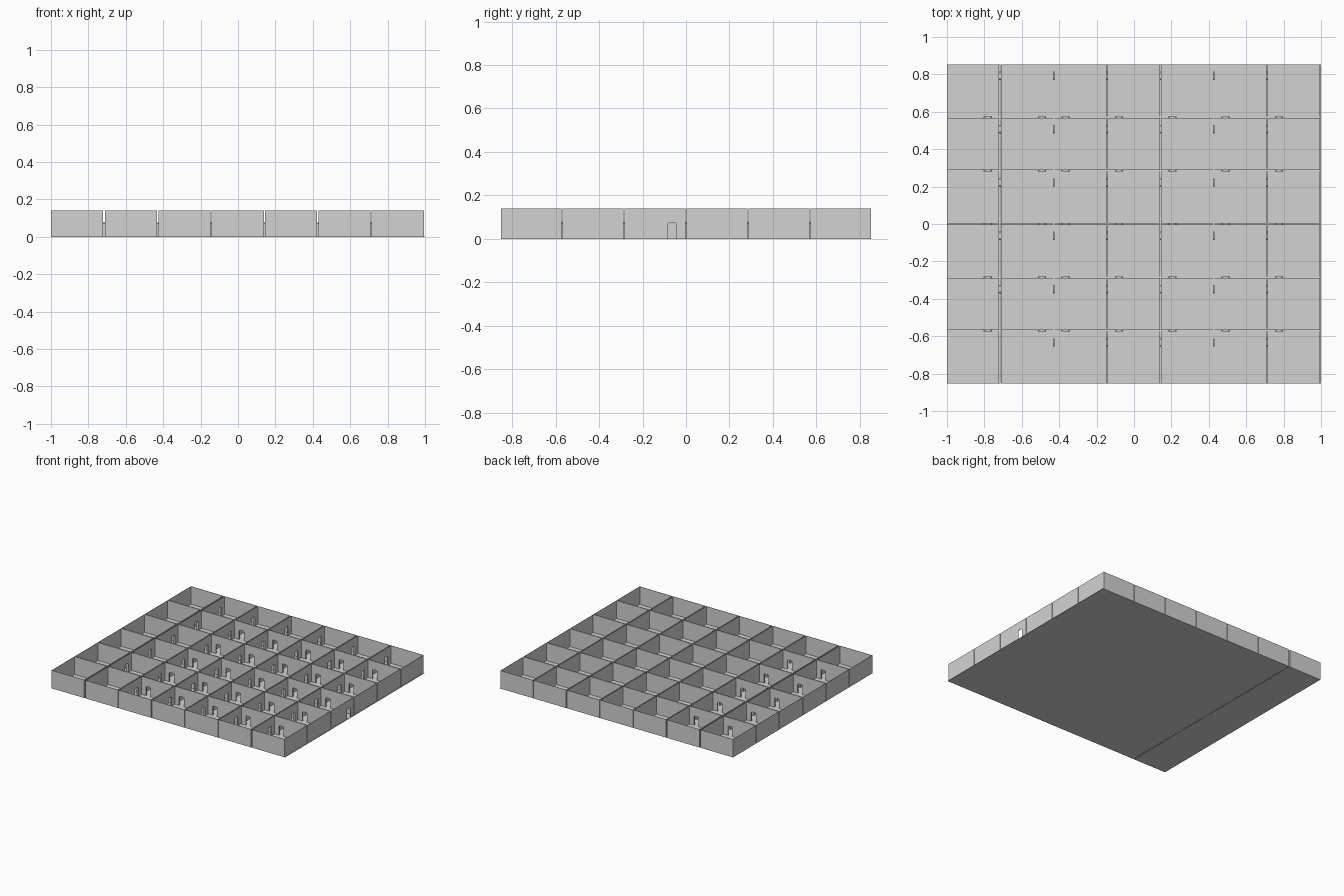
import bpy
import bmesh
from mathutils import Matrix, Vector

if "Cube" in bpy.data.objects:
    bpy.data.objects.remove(bpy.data.objects["Cube"])

COLS, ROWS = 7, 6
GAP, WIDE = 0.0065, 0.004      # gap between rooms, extra gap after first column
CELL = (2 - COLS * GAP - WIDE) / COLS
PITCH = CELL + GAP
DEPTH = ROWS * CELL + (ROWS - 1) * GAP
HEIGHT, THICK = 0.14, 0.002
DOOR_W, DOOR_H, DOOR_IN, BEVEL = 0.04, 0.075, 0.06, 0.006
EXIT_ROW = 2

grey = bpy.data.materials.new("light grey")
grey.use_nodes = True
colour = (0.65, 0.65, 0.65, 1)
grey.diffuse_color = colour
grey.node_tree.nodes["Principled BSDF"].inputs["Base Color"].default_value = colour


def arch(centre, grow=0.0):
    """Doorway outline from the floor up and back down."""
    a, b = centre - DOOR_W / 2 - grow, centre + DOOR_W / 2 + grow
    top = DOOR_H + grow
    return [(a, 0), (a, top - BEVEL), (a + BEVEL, top),
            (b - BEVEL, top), (b, top - BEVEL), (b, 0)]


def prism(bm, outline, thickness, origin, along):
    """Upright outline running along x or y, given thickness in the other axis."""
    def place(u, w, z):
        return Vector(origin) + Vector((u, w, z) if along == "x" else (w, u, z))
    face = bm.faces.new([bm.verts.new(place(u, 0, z)) for u, z in outline])
    out = bmesh.ops.extrude_face_region(bm, geom=[face])
    verts = [v for v in out["geom"] if isinstance(v, bmesh.types.BMVert)]
    bmesh.ops.translate(bm, verts=verts, vec=place(0, thickness, 0) - Vector(origin))


def wall(bm, origin, along, door=None):
    notch = arch(door) if door else []
    outline = [(0, 0)] + notch + [(CELL, 0), (CELL, HEIGHT), (0, HEIGHT)]
    prism(bm, outline, THICK, origin, along)


def finish(bm, name):
    bmesh.ops.recalc_face_normals(bm, faces=bm.faces)
    mesh = bpy.data.meshes.new(name)
    bm.to_mesh(mesh)
    bm.free()
    mesh.materials.append(grey)
    bpy.context.collection.objects.link(bpy.data.objects.new(name, mesh))


def corner(i, j):
    return -1 + i * PITCH + (WIDE if i else 0), -DEPTH / 2 + j * PITCH


def door_left(i, j):
    """Position of the doorway to the neighbour on the -x side, if any."""
    present = j == EXIT_ROW if i == COLS else i > 1 or (i == 1 and j > 0)
    return CELL - DOOR_IN if present else None


def door_back(i, j):
    """Position of the doorway to the room behind, if any."""
    if 0 <= j < ROWS - 1:
        return DOOR_IN if i > 1 else CELL - DOOR_IN
    return None


# Open-topped rooms with doorways; each floor plate also covers the gaps
for i in range(COLS):
    for j in range(ROWS):
        x, y = corner(i, j)
        bm = bmesh.new()
        long = PITCH if j < ROWS - 1 else CELL
        size = Matrix.Diagonal((PITCH, long, THICK, 1))
        centre = Matrix.Translation((x + PITCH / 2, y + long / 2, THICK / 2))
        bmesh.ops.create_cube(bm, size=1, matrix=centre @ size)
        far = CELL - THICK
        wall(bm, (x, y, 0), "y", door_left(i, j))
        wall(bm, (x + far, y, 0), "y", door_left(i + 1, j))
        wall(bm, (x, y, 0), "x", door_back(i, j - 1))
        wall(bm, (x, y + far, 0), "x", door_back(i, j))
        finish(bm, f"room_{i + 1}_{j + 1}")

# Short arched passages bridging the gaps
bm = bmesh.new()
for i in range(COLS):
    for j in range(ROWS):
        x, y = corner(i, j)
        left, back = door_left(i, j), door_back(i, j)
        if left:
            width = GAP + (WIDE if i == 1 else 0)
            prism(bm, arch(left) + arch(left, THICK)[::-1], width,
                  (x - width, y, 0), "y")
        if back:
            prism(bm, arch(back) + arch(back, THICK)[::-1], GAP,
                  (x, y + CELL, 0), "x")
finish(bm, "door_passages")
